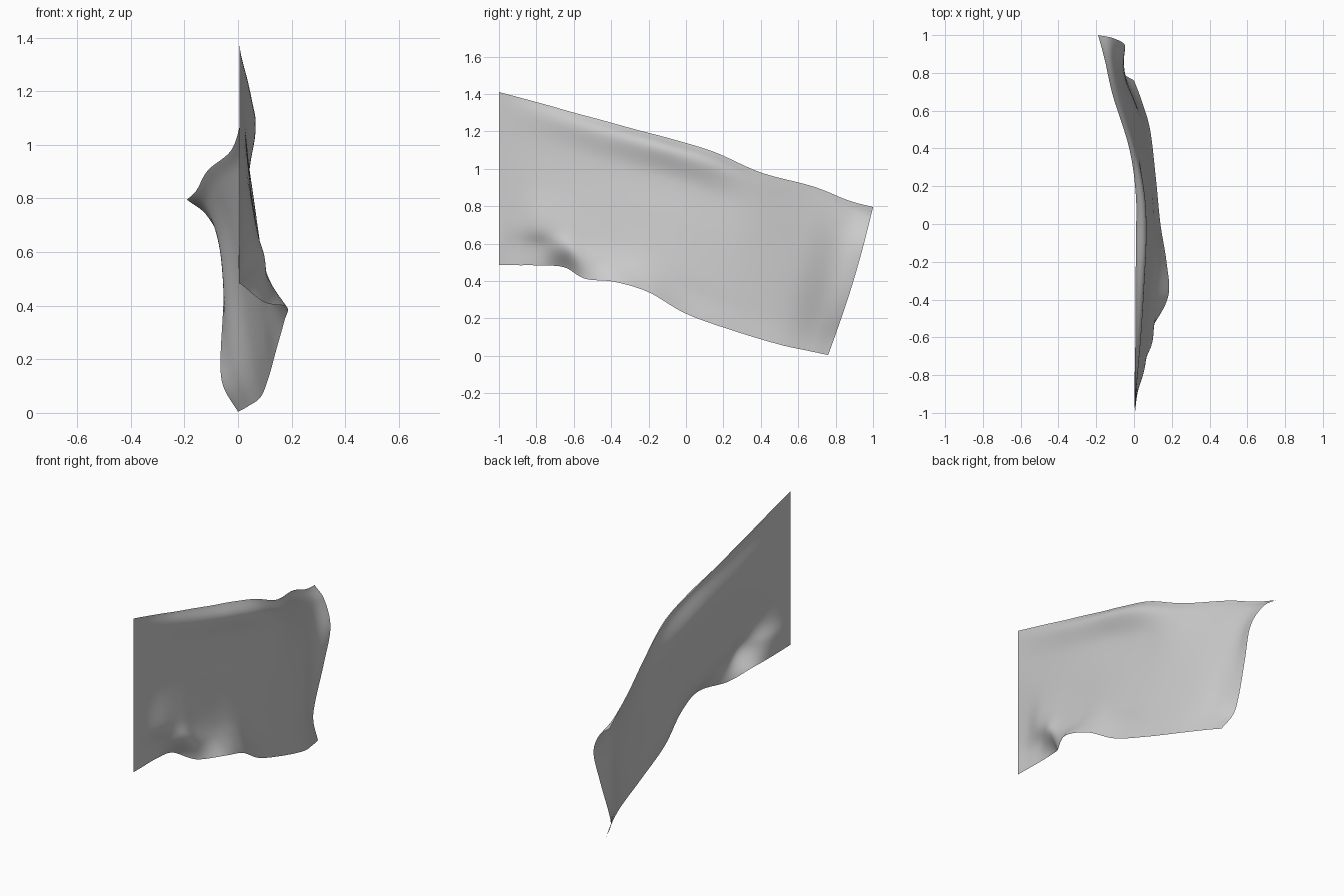
import bpy, bmesh, math

# Columns from pole edge to free edge:
# bottom (y, z), top (y, z), then sideways offset x from bottom to top
ROWS_V = [0, .12, .25, .5, .75, .92, 1]
COLS = [
    ((-1.00, .485, -1.00, 1.410), (.005, .005, .005, .005, .005, .005, .005)),
    ((-.90, .484, -.88, 1.378), (.004, .004, .018, .016, .01, .012, .005)),
    ((-.78, .483, -.74, 1.34), (.004, .022, .055, .03, .017, .024, .006)),
    ((-.65, .473, -.60, 1.300), (.02, .09, .072, .04, .024, .036, .007)),
    ((-.54, .412, -.45, 1.260), (.10, .107, .08, .05, .03, .046, .008)),
    ((-.38, .395, -.27, 1.210), (.182, .118, .085, .058, .034, .056, .009)),
    ((-.20, .340, -.08, 1.160), (.172, .128, .097, .065, .036, .065, .01)),
    ((.00, .225, .15, 1.090), (.14, .112, .1, .07, .04, .058, .01)),
    ((.25, .135, .40, .980), (.115, .097, .085, .06, .035, .01, -.025)),
    ((.50, .060, .68, .905), (.085, .06, .042, .015, -.025, -.075, -.112)),
    ((.66, .025, .87, .830), (.038, -.003, -.025, -.045, -.07, -.11, -.155)),
    ((.76, .004, 1.00, .795), (.0, -.055, -.065, -.055, -.05, -.113, -.19)),
]


def spline(vals, t):
    """Catmull-Rom through evenly spaced values, t in index units."""
    n = len(vals) - 1
    i = min(int(t), n - 1)
    f = t - i
    b, c = vals[i], vals[i + 1]
    a = vals[i - 1] if i > 0 else 2 * b - c
    d = vals[i + 2] if i + 2 <= n else 2 * c - b
    return b + .5 * f * (c - a + f * (2*a - 5*b + 4*c - d + f * (3*(b - c) + d - a)))


NU, NV = 100, 60
bm = bmesh.new()
grid = []
for i in range(NU + 1):
    u = i / NU * (len(COLS) - 1)
    by, bz, ty, tz = [spline([c[0][k] for c in COLS], u) for k in range(4)]
    xs = [spline([c[1][k] for c in COLS], u) for k in range(len(ROWS_V))]
    column = []
    for j in range(NV + 1):
        s = j / NV * (len(ROWS_V) - 1)
        v = spline(ROWS_V, s)
        # free edge bows out slightly
        bow = .015 * math.sin(math.pi * v) * (i / NU) ** 4
        column.append(bm.verts.new((spline(xs, s), by + (ty - by) * v + bow,
                                    bz + (tz - bz) * v)))
    grid.append(column)
for i in range(NU):
    for j in range(NV):
        f = bm.faces.new((grid[i][j], grid[i + 1][j], grid[i + 1][j + 1], grid[i][j + 1]))
        f.smooth = True

# Hanging cloth sheet
mesh = bpy.data.meshes.new("flag_cloth")
bm.to_mesh(mesh)
bm.free()
bpy.context.collection.objects.link(bpy.data.objects.new("flag_cloth", mesh))
